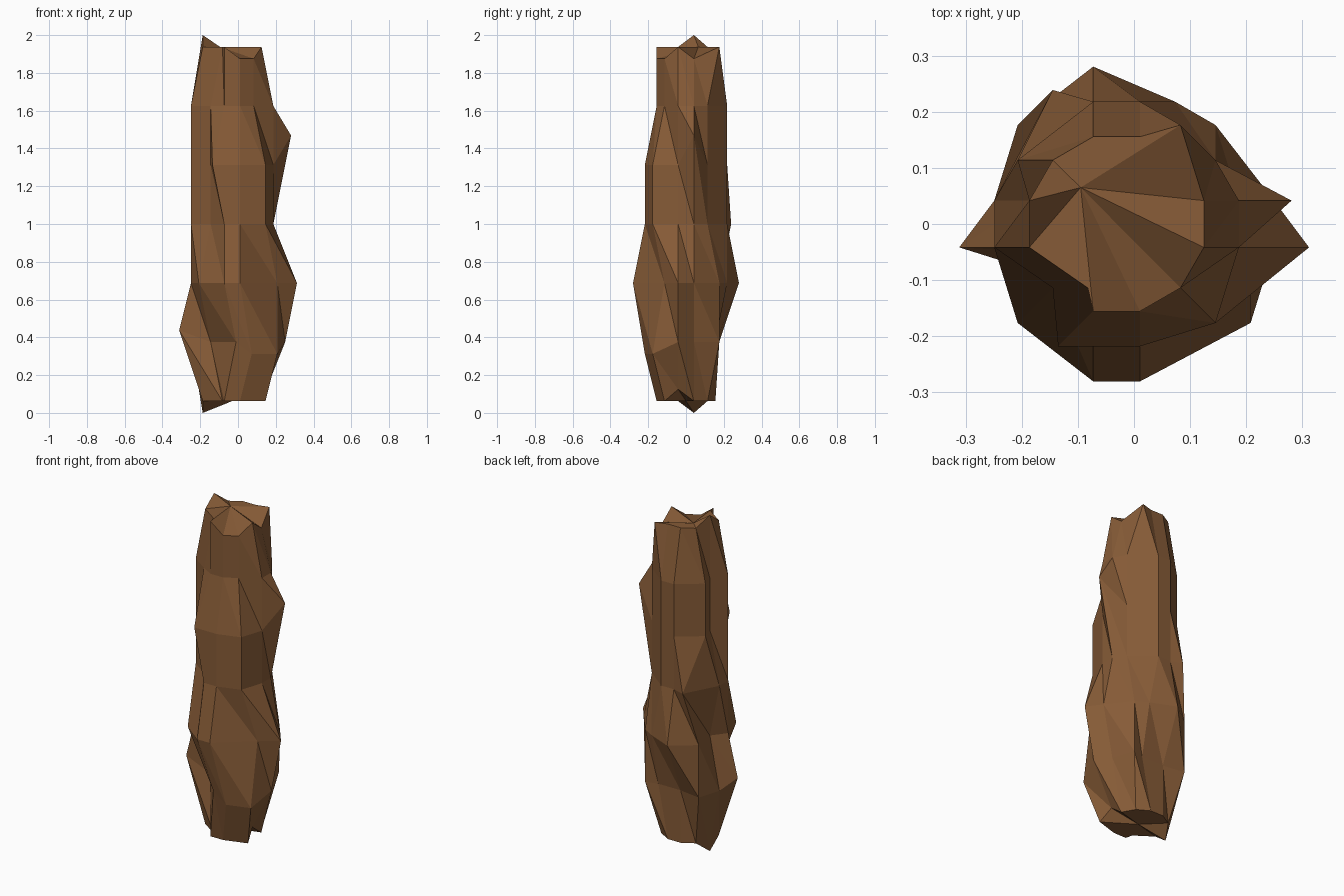
import bpy, bmesh, math

if "Cube" in bpy.data.objects:
    bpy.data.objects.remove(bpy.data.objects["Cube"])

STEP = 0.0625          # all bumps are multiples of this step
CX, R, SIDES = -0.031, 0.161, 12

# Outward bump steps per ring (bottom to top), one digit per side, from east anticlockwise
rings = ["000000000000",
         "110011201112",
         "211210112213",
         "111101101111",
         "201110101111",
         "101110100001",
         "000000000000"]
# Extra knocks (dx, dy, dz) in steps on single corners: (ring, side)
knocks = {(0, 5): (0, 0, -1), (0, 7): (1, 0, 0), (0, 11): (0, 0, 1), (0, 10): (1, 0, 0),
          (1, 2): (1, 0, 0), (1, 6): (0, 0, 1), (1, 7): (0, 1, 0),
          (1, 8): (1, 0, 0), (1, 9): (1, 0, -1), (1, 10): (1, 0, -1),
          (2, 2): (1, 0, 0), (2, 10): (1, 1, 0),
          (3, 1): (0, -1, 0), (3, 4): (0, 2, 0),
          (4, 0): (0.5, 0, 2.5), (4, 1): (1, 0, 0), (4, 4): (0, -1, 0), (4, 8): (-1, 0, 0),
          (5, 1): (1, 0, 0), (5, 4): (0, -1, 0),
          (6, 0): (0, 0, -1), (6, 1): (0, 1, 0), (6, 5): (0, 0, 1), (6, 7): (1, 0, 0),
          (6, 9): (0, 0, -1), (6, 10): (0, 0, -1)}

bm = bmesh.new()
loops = []
for i, digits in enumerate(rings):
    loop = []
    for j in range(SIDES):
        a = math.radians(15 + 30 * j)
        c, s, k = math.cos(a), math.sin(a), int(digits[j])
        dx, dy, dz = knocks.get((i, j), (0, 0, 0))
        loop.append(bm.verts.new((CX + R * c + STEP * (k * round(c) + dx),
                                  R * s + STEP * (k * round(s) + dy),
                                  STEP * (1 + 5 * i + dz))))
    loops.append(loop)

# Bark walls, each panel split along the same diagonal
for lo, hi in zip(loops, loops[1:]):
    for j in range(SIDES):
        n = (j + 1) % SIDES
        bm.faces.new((lo[j], lo[n], hi[j]))
        bm.faces.new((lo[n], hi[n], hi[j]))

# Fan caps on both ends
top = bm.verts.new((-0.095, 0.065, 1.9375))
bottom = bm.verts.new((CX, 0, 0.0625))
for j in range(SIDES):
    n = (j + 1) % SIDES
    bm.faces.new((loops[-1][j], loops[-1][n], top))
    bm.faces.new((loops[0][n], loops[0][j], bottom))
bmesh.ops.recalc_face_normals(bm, faces=bm.faces)

mesh = bpy.data.meshes.new("log")
bm.to_mesh(mesh)
bm.free()
mat = bpy.data.materials.new("bark brown")
mat.diffuse_color = (0.24, 0.105, 0.038, 1)
mat.use_nodes = True
mat.node_tree.nodes["Principled BSDF"].inputs["Base Color"].default_value = mat.diffuse_color
mesh.materials.append(mat)
bpy.context.collection.objects.link(bpy.data.objects.new("log", mesh))
